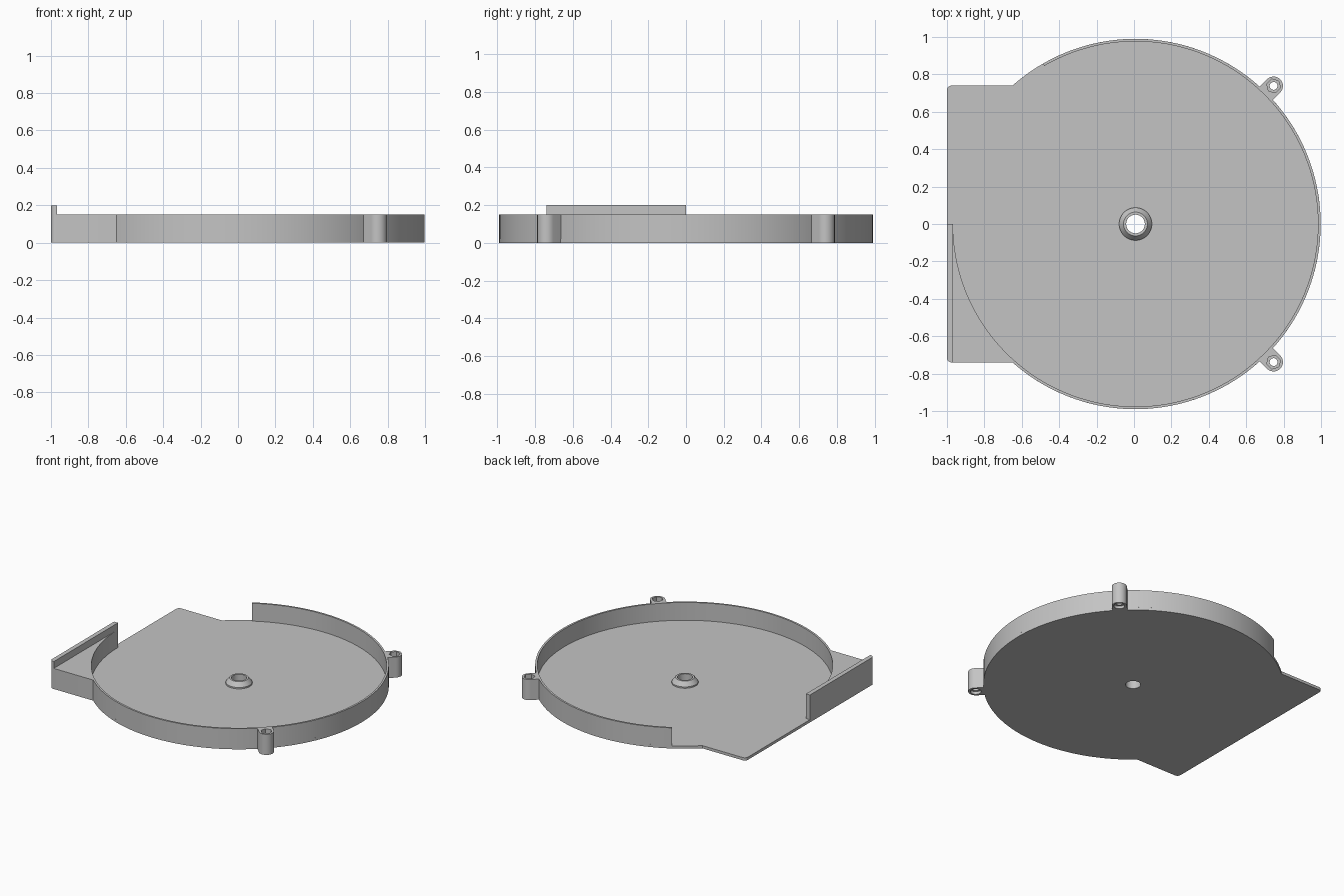
import bpy, bmesh, math
from mathutils import Matrix, Vector

old = bpy.data.objects.get("Cube")
if old:
    bpy.data.objects.remove(old, do_unlink=True)

grey = bpy.data.materials.new("plain grey")
grey.use_nodes = True
grey.diffuse_color = (0.55, 0.55, 0.55, 1)
grey.node_tree.nodes["Principled BSDF"].inputs["Base Color"].default_value = grey.diffuse_color

CX = 0.008                      # centre of the round housing
R_OUT, R_IN = 0.99, 0.976       # wall radii
LEFT, HALF = -1.0, 0.74         # square side of the plate
FLOOR, RIM, LIP = 0.02, 0.15, 0.2


def arc(cx, cy, r, start, end, steps):
    """Points along an arc, angles in degrees."""
    return [(cx + r * math.cos(math.radians(start + (end - start) * i / steps)),
             cy + r * math.sin(math.radians(start + (end - start) * i / steps)))
            for i in range(steps + 1)]


def circle(cx, cy, r, sides):
    return arc(cx, cy, r, 0, 360, sides)[:-1]


def finish(bm, name):
    bmesh.ops.recalc_face_normals(bm, faces=bm.faces[:])
    mesh = bpy.data.meshes.new(name)
    bm.to_mesh(mesh)
    bm.free()
    mesh.materials.append(grey)
    obj = bpy.data.objects.new(name, mesh)
    bpy.context.collection.objects.link(obj)
    return obj


def slab(name, loops, z0, z1):
    """Upright prism from an outline, with optional hole loops."""
    bm = bmesh.new()
    caps = ([], [])
    for loop in loops:
        rings = [[bm.verts.new((x, y, z)) for x, y in loop] for z in (z0, z1)]
        for i in range(len(loop)):
            j = (i + 1) % len(loop)
            for cap, ring in zip(caps, rings):
                cap.append(bm.edges.new((ring[i], ring[j])))
            bm.faces.new((rings[0][i], rings[0][j], rings[1][j], rings[1][i]))
    for cap in caps:
        bmesh.ops.triangle_fill(bm, edges=cap, use_beauty=True, normal=(0, 0, 1))
    return finish(bm, name)


def smooth(obj):
    bpy.ops.object.select_all(action='DESELECT')
    obj.select_set(True)
    bpy.context.view_layer.objects.active = obj
    bpy.ops.object.shade_smooth_by_angle(angle=math.radians(30))


def cut(obj, cutter):
    cutter.hide_render = True
    mod = obj.modifiers.new("cut", 'BOOLEAN')
    mod.operation, mod.solver, mod.object = 'DIFFERENCE', 'EXACT', cutter
    bpy.context.view_layer.objects.active = obj
    bpy.ops.object.modifier_apply(modifier=mod.name)
    bpy.data.objects.remove(cutter, do_unlink=True)


# Base plate: disc merged with a square side, shaft hole in the middle
meet = 180 - math.degrees(math.asin(HALF / R_OUT))
ROUND = 0.025
front_corner = arc(LEFT + ROUND, -HALF + ROUND, ROUND, 270, 180, 6)
back_corner = arc(LEFT + ROUND, HALF - ROUND, ROUND, 180, 90, 6)
plate = slab("base_plate",
             [arc(CX, 0, R_OUT, meet, -meet, 110) + front_corner + back_corner,
              circle(CX, 0, 0.05, 32)], 0, FLOOR)

# Round wall, running into the filled front corner block
wall = slab("round_wall",
            [arc(CX, 0, R_OUT, 120, -meet, 100) + front_corner + [(LEFT, 0)]
             + arc(CX, 0, R_IN, -180, 120, 120)], FLOOR, RIM)

# Raised lip on the outer edge of the block
lip_in = CX - R_IN
lip = slab("side_lip", [front_corner + [(LEFT, 0), (lip_in, 0), (lip_in, -HALF)]], RIM, LIP)

# Shaft hub with a sloping collar
bm = bmesh.new()
profile = [(0.05, FLOOR), (0.05, 0.062), (0.064, 0.062), (0.088, 0.03), (0.088, FLOOR)]
verts = [bm.verts.new((CX + r, 0, z)) for r, z in profile]
edges = [bm.edges.new(pair) for pair in zip(verts, verts[1:])]
bmesh.ops.spin(bm, geom=verts + edges, cent=(CX, 0, 0), axis=(0, 0, 1),
               angle=math.tau, steps=32)
bmesh.ops.remove_doubles(bm, verts=bm.verts[:], dist=0.0001)
hub = finish(bm, "shaft_hub")

# Screw lugs: drilled through, with a hexagonal pocket at each end
lugs = []
REACH, LUG_R = 1.044, 0.05
for side, angle in (("back", 45), ("front", -45)):
    outline = [(0.982, -LUG_R)] + arc(REACH, 0, LUG_R, -90, 90, 20) + [(0.982, LUG_R)]
    lug = slab(side + "_screw_lug", [outline], 0, RIM)
    cut(lug, slab("drill", [circle(REACH, 0, 0.021, 24)], -0.05, 0.3))
    cut(lug, slab("top_pocket", [circle(REACH, 0, 0.038, 6)], RIM - 0.04, 0.3))
    cut(lug, slab("bottom_pocket", [circle(REACH, 0, 0.036, 24)], -0.05, 0.02))
    lug.data.transform(Matrix.Translation(Vector((CX, 0, 0)))
                       @ Matrix.Rotation(math.radians(angle), 4, 'Z'))
    lugs.append(lug)

for part in [plate, wall, lip, hub] + lugs:
    smooth(part)
